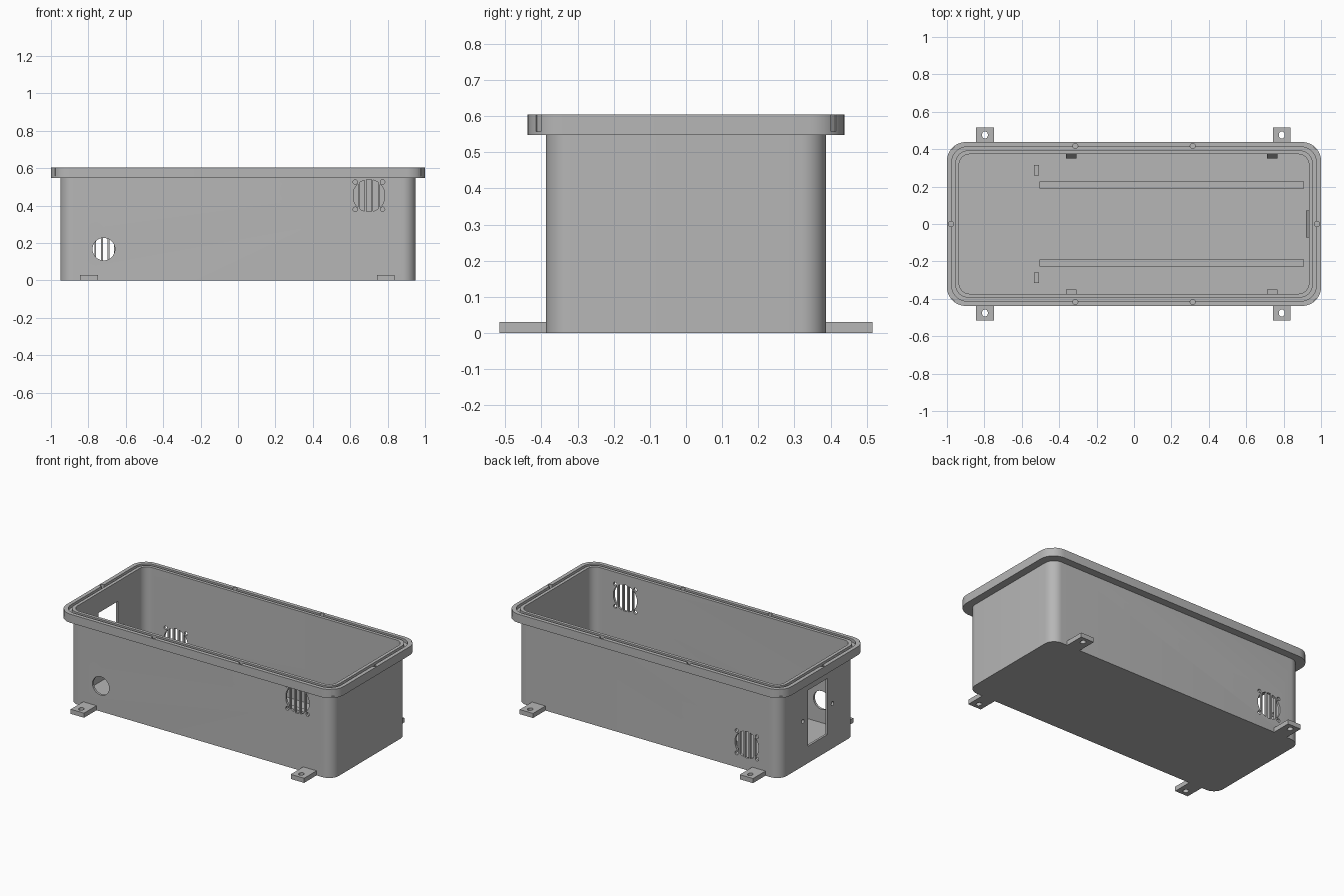
import bpy, bmesh, math
from mathutils import Matrix, Vector

cube = bpy.data.objects.get("Cube")
if cube:
    bpy.data.objects.remove(cube, do_unlink=True)

GREY = (0.47, 0.47, 0.47, 1)
grey = bpy.data.materials.new("matte_grey")
grey.use_nodes = True
grey.diffuse_color = GREY
grey.node_tree.nodes["Principled BSDF"].inputs["Base Color"].default_value = GREY


def make(name, bm):
    bmesh.ops.recalc_face_normals(bm, faces=bm.faces)
    mesh = bpy.data.meshes.new(name)
    bm.to_mesh(mesh)
    bm.free()
    mesh.materials.append(grey)
    ob = bpy.data.objects.new(name, mesh)
    bpy.context.collection.objects.link(ob)
    return ob


def prism(bm, pts, direction):
    """Closed prism: 3D outline swept along a direction."""
    d = Vector(direction)
    a = [bm.verts.new(p) for p in pts]
    b = [bm.verts.new(Vector(p) + d) for p in pts]
    bm.faces.new(a)
    bm.faces.new(b[::-1])
    for i in range(len(a)):
        j = (i + 1) % len(a)
        bm.faces.new((a[i], b[i], b[j], a[j]))


def box(bm, x0, x1, y0, y1, z0, z1):
    prism(bm, [(x0, y0, z0), (x1, y0, z0), (x1, y1, z0), (x0, y1, z0)], (0, 0, z1 - z0))


def circle(r, n=24):
    return [(r * math.cos(2 * math.pi * i / n), r * math.sin(2 * math.pi * i / n)) for i in range(n)]


def ring(bm, hx, hy, r, z, n=10):
    """Rounded rectangle of vertices."""
    out = []
    for k, (sx, sy) in enumerate(((1, 1), (-1, 1), (-1, -1), (1, -1))):
        for i in range(n + 1):
            a = math.pi / 2 * (k + i / n)
            out.append(bm.verts.new((sx * (hx - r) + r * math.cos(a), sy * (hy - r) + r * math.sin(a), z)))
    return out


def cut(ob, cutter):
    mod = ob.modifiers.new("openings", 'BOOLEAN')
    mod.operation = 'DIFFERENCE'
    mod.solver = 'EXACT'
    mod.object = cutter
    bpy.ops.object.select_all(action='DESELECT')
    bpy.context.view_layer.objects.active = ob
    ob.select_set(True)
    bpy.ops.object.modifier_apply(modifier=mod.name)
    bpy.data.objects.remove(cutter, do_unlink=True)
    bpy.ops.object.shade_smooth_by_angle(angle=math.radians(30))


HX, HY, TOP, LIP, FLOOR = 0.95, 0.388, 0.604, 0.548, 0.02

# Tub with flange and gasket groove, lofted from outside bottom to inside floor
bm = bmesh.new()
groove = TOP - 0.02
sections = [(0, 0.07, 0), (0, 0.07, LIP), (0.05, 0.1, LIP), (0.05, 0.1, TOP),
            (0.025, 0.085, TOP), (0.025, 0.085, groove), (0.006, 0.072, groove),
            (0.006, 0.072, TOP), (-0.015, 0.055, TOP), (-0.015, 0.055, FLOOR)]
rings = [ring(bm, HX + off, HY + off, r, z) for off, r, z in sections]
bm.faces.new(rings[0][::-1])
bm.faces.new(rings[-1])
for a, b in zip(rings, rings[1:]):
    for i in range(len(a)):
        j = (i + 1) % len(a)
        bm.faces.new((a[i], a[j], b[j], b[i]))
tub = make("enclosure_tub", bm)

# All openings in one cutter
bm = bmesh.new()


def wall_hole(x, z, r, side, n=24):
    prism(bm, [(x + u, side * (HY - 0.06), z + v) for u, v in circle(r, n)], (0, side * 0.11, 0))


def fan_vent(cx, cz, side, radius=0.086):
    # Vertical slots clipped to a circle, with four screw holes
    for k in range(-2, 3):
        us = [k * 0.0355 + 0.0128 * t for t in (-1, -0.5, 0, 0.5, 1)]
        arc = [(u, math.sqrt(radius ** 2 - u * u)) for u in us]
        outline = arc + [(u, -v) for u, v in reversed(arc)]
        prism(bm, [(cx + u, side * (HY - 0.06), cz + v) for u, v in outline], (0, side * 0.11, 0))
    for sx in (-1, 1):
        for sz in (-1, 1):
            wall_hole(cx + sx * 0.073, cz + sz * 0.073, 0.012, side, 14)


fan_vent(0.7, 0.453, -1)
fan_vent(-0.71, 0.165, 1)
wall_hole(-0.718, 0.167, 0.06, -1, 40)

# Power inlet opening and its screw holes in the -x wall
box(bm, -HX - 0.04, -HX + 0.06, -0.1, 0.1, 0.11, 0.475)
for y in (-0.152, 0.152):
    prism(bm, [(-HX - 0.04, y + u, 0.292 + v) for u, v in circle(0.013, 16)], (0.1, 0, 0))

# Lid screw holes in the flange
for x, y in [(sx * 0.314, sy * 0.417) for sx in (-1, 1) for sy in (-1, 1)] + [(-0.979, 0), (0.979, 0)]:
    prism(bm, [(x + u, y + v, TOP - 0.04) for u, v in circle(0.014, 16)], (0, 0, 0.08))

# Shallow notches on the flange corners
for sx in (-1, 1):
    for sy in (-1, 1):
        mid = Vector((sx * (HX - 0.05 + 0.0707), sy * (HY - 0.05 + 0.0707), 0))
        out = Vector((sx, sy, 0)).normalized()
        side = Vector((-sy, sx, 0)).normalized() * 0.01
        base = mid + Vector((0, 0, LIP + 0.01))
        prism(bm, [base - out * 0.004 - side, base + out * 0.03 - side,
                   base + out * 0.03 + side, base - out * 0.004 + side], (0, 0, 0.1))
cut(tub, make("opening_cutter", bm))

# Mounting feet with screw holes
for sy, yname in ((-1, "front"), (1, "back")):
    for x, xname in ((-0.797, "right"), (0.79, "left")):
        bm = bmesh.new()
        box(bm, x - 0.048, x + 0.048, *sorted((sy * 0.38, sy * 0.516)), 0, 0.03)
        foot = make(f"{yname}_{xname}_foot", bm)
        bm = bmesh.new()
        prism(bm, [(x + u, sy * 0.476 + v * 1.2, -0.02) for u, v in circle(0.016, 20)], (0, 0, 0.08))
        cut(foot, make("foot_hole_cutter", bm))

# Board rails and end stops on the floor
for sy, yname in ((-1, "front"), (1, "back")):
    bm = bmesh.new()
    box(bm, -0.505, 0.91, *sorted((sy * 0.19, sy * 0.228)), FLOOR - 0.005, FLOOR + 0.04)
    make(f"{yname}_board_rail", bm)
    bm = bmesh.new()
    box(bm, -0.535, -0.508, *sorted((sy * 0.26, sy * 0.315)), FLOOR - 0.005, FLOOR + 0.04)
    make(f"{yname}_end_stop", bm)
    # Snap wedges on the long walls
    for x, xname in ((-0.335, "right"), (0.74, "left")):
        bm = bmesh.new()
        wall, tip = sy * (HY - 0.01), sy * (HY - 0.037)
        prism(bm, [(x - 0.028, wall, 0.1), (x - 0.028, tip, 0.1), (x - 0.028, wall, 0.15)], (0.056, 0, 0))
        make(f"{yname}_{xname}_snap", bm)

# Snap wedge on the +x wall
bm = bmesh.new()
prism(bm, [(HX - 0.01, -0.072, 0.1), (HX - 0.031, -0.072, 0.1), (HX - 0.01, -0.072, 0.15)], (0, 0.144, 0))
make("end_wall_snap", bm)
